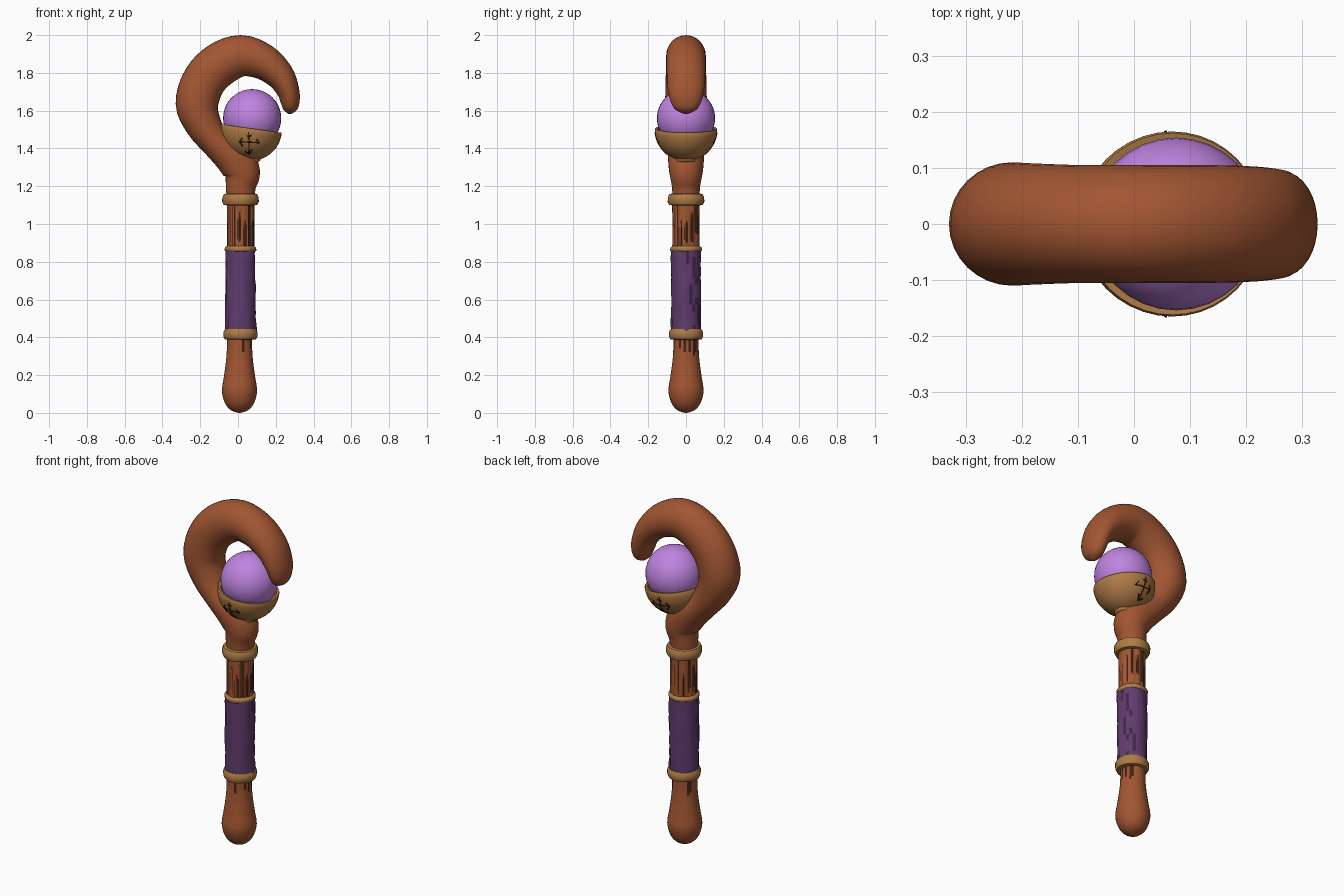
import bpy, bmesh, math, random
from mathutils import Vector, Matrix

random.seed(4)
if "Cube" in bpy.data.objects:
    bpy.data.objects.remove(bpy.data.objects["Cube"])


def material(name, r, g, b):
    m = bpy.data.materials.new(name)
    m.use_nodes = True
    m.diffuse_color = (r, g, b, 1)
    m.node_tree.nodes["Principled BSDF"].inputs["Base Color"].default_value = (r, g, b, 1)
    return m


WOOD = material("warm wood", .36, .093, .032)
DARK = material("dark groove", .055, .017, .007)
GOLD = material("aged gold", .43, .2, .06)
CLOTH = material("purple cloth", .118, .045, .155)
FOLD = material("cloth fold", .05, .02, .065)
ORB = material("violet orb", .52, .23, .74)
Y = Vector((0, 1, 0))


def finish(bm, name, mats, angle=50):
    bmesh.ops.recalc_face_normals(bm, faces=bm.faces)
    mesh = bpy.data.meshes.new(name)
    bm.to_mesh(mesh)
    bm.free()
    ob = bpy.data.objects.new(name, mesh)
    bpy.context.collection.objects.link(ob)
    for m in mats:
        mesh.materials.append(m)
    bpy.ops.object.select_all(action="DESELECT")
    ob.select_set(True)
    bpy.context.view_layer.objects.active = ob
    bpy.ops.object.shade_smooth_by_angle(angle=math.radians(angle))
    return ob


def skin(name, rings, mats, segs=32, shape=None, paint=None):
    """Join rings of (centre, side vector, depth) into a closed solid.
    shape(row, column) scales a point, paint(row, column) picks a colour."""
    bm = bmesh.new()
    loops = []
    for i, (c, side, depth) in enumerate(rings):
        loop = []
        for j in range(segs):
            a = math.tau * j / segs
            k = shape(i, j) if shape else 1
            loop.append(bm.verts.new(c + k * (side * math.cos(a) + Y * depth * math.sin(a))))
        loops.append(loop)
    for i in range(len(loops) - 1):
        for j in range(segs):
            n = (j + 1) % segs
            f = bm.faces.new((loops[i][j], loops[i][n], loops[i + 1][n], loops[i + 1][j]))
            f.material_index = paint(i, j) if paint else 0
    bm.faces.new(loops[0])
    bm.faces.new(loops[-1])
    return finish(bm, name, mats)


def turned(profile, x=.013, z=0, tilt=0):
    """Rings for a turned part from (radius, height) pairs."""
    turn = Matrix.Rotation(math.radians(tilt), 3, "Y")
    base = Vector((x, 0, z))
    return [(base + turn @ Vector((0, 0, h)), turn @ Vector((r, 0, 0)), r) for r, h in profile]


def smooth_path(points, steps):
    """Catmull-Rom interpolation of tuples."""
    pts = [Vector(p) for p in points]
    out = []
    for i in range(len(pts) - 1):
        a, b, c, d = pts[max(i - 1, 0)], pts[i], pts[i + 1], pts[min(i + 2, len(pts) - 1)]
        for s in range(steps):
            t = s / steps
            out.append(.5 * (2 * b + (c - a) * t + (2 * a - 5 * b + 4 * c - d) * t * t
                             + (3 * b - a - 3 * c + d) * t ** 3))
    return out + [pts[-1]]


# Crook: x, z, half width in plane, half depth
crook = smooth_path([
    (.013, 1.12, .072, .07), (.015, 1.2, .08, .075), (.022, 1.27, .095, .088),
    (-.015, 1.34, .1, .095), (-.11, 1.425, .082, .1), (-.18, 1.52, .095, .105),
    (-.217, 1.635, .113, .11), (-.178, 1.76, .116, .108), (-.09, 1.848, .117, .105),
    (.02, 1.89, .11, .105), (.135, 1.858, .095, .105), (.222, 1.785, .077, .102),
    (.265, 1.705, .06, .095), (.276, 1.645, .05, .08), (.275, 1.605, .036, .055),
    (.274, 1.583, .008, .012)], 4)
rings = []
for i, p in enumerate(crook):
    d = crook[min(i + 1, len(crook) - 1)] - crook[max(i - 1, 0)]
    side = Vector((d[1], 0, -d[0])).normalized()
    rings.append((Vector((p[0], 0, p[1])), side * p[2], p[3]))
skin("crook", rings, [WOOD])

# Rounded handle at the foot
handle = smooth_path([(.006, 0), (.045, .014), (.076, .05), (.093, .115), (.083, .19),
                      (.072, .27), (.067, .34), (.066, .42)], 4)
streaks = [j for j in range(32) if random.random() < .18]
skin("handle", turned(handle, .008), [WOOD, DARK],
     paint=lambda i, j: int(j in streaks and i > 21 + j % 3))

# Grooved shaft: narrow dark channels of uneven length between ridges
SEGS, ROWS = 60, 12
groove = {}
for j in range(0, SEGS, 4):
    start = random.choice([0, 0, 2, 4])
    stop = random.choice([7, 9, ROWS, ROWS])
    for k in range(random.choice([1, 1, 2])):
        groove[j + k] = (start + k, stop - k)


def in_groove(i, j):
    lo, hi = groove.get(j, (1, 0))
    return lo <= i < hi


skin("grooved_shaft", turned([(.072, .86 + .27 * i / ROWS) for i in range(ROWS + 1)]),
     [WOOD, DARK], SEGS,
     shape=lambda i, j: .9 if in_groove(i, j) else 1 + .02 * math.sin(j * 1.6),
     paint=lambda i, j: int(in_groove(i, j)))

# Cloth wrap with uneven folds
fold = [random.uniform(-.04, .04) for j in range(28)]
skin("cloth_wrap", turned([(.079, .43 + .43 * i / 12) for i in range(13)]), [CLOTH, FOLD], 28,
     shape=lambda i, j: 1 + fold[(j + i // 4) % 28] + random.uniform(-.025, .025)
     + (.06 if i < 2 and j < 4 else 0),
     paint=lambda i, j: int(fold[(j + i // 4) % 28] < -.03 and (i + j) % 5 < 3))

# Metal bands
for name, z, half, r in (("lower_band", .417, .03, .09), ("middle_band", .868, .017, .083),
                         ("upper_band", 1.13, .032, .096)):
    prof = [(r - .028, -half), (r - .008, -half * .9), (r, -half * .4), (r, half * .4),
            (r - .008, half * .9), (r - .028, half)]
    skin(name, turned(prof, z=z), [GOLD], 32,
         shape=lambda i, j: 1 + .015 * math.sin(j * .8 + i))

# Tilted cup with a hollow mouth, and its foot ring
R, TILT = .165, 8
CENTRE = Vector((.068, 0, 1.5))
cup = [(R * math.sin(a), -R * math.cos(a)) for a in
       [math.pi / 2 * (.04 + .96 * i / 12) for i in range(13)]]
cup += [(R - .003, .006), (R - .016, .004), (R - .03, -.04)]
skin("orb_cup", turned(cup, CENTRE.x, CENTRE.z, TILT), [GOLD], 40)
foot = [(.034, -.018), (.049, -.012), (.053, 0), (.047, .011), (.04, .03)]
skin("cup_foot", turned(foot, .068, 1.338, -12), [GOLD], 24)

# Orb
bm = bmesh.new()
bmesh.ops.create_uvsphere(bm, u_segments=32, v_segments=20, radius=.154,
                          matrix=Matrix.Translation((.075, 0, 1.56)))
finish(bm, "orb", [ORB])

# Carved cross ornament on the cup, front and back
strokes = [((.06, 1.37), (.056, 1.485)), ((.008, 1.436), (.112, 1.43)),
           ((.035, 1.385), (.06, 1.37)), ((.075, 1.395), (.06, 1.37)),
           ((.022, 1.455), (.008, 1.436)), ((.025, 1.41), (.008, 1.436)),
           ((.098, 1.45), (.112, 1.43)), ((.045, 1.465), (.072, 1.468))]
for name, face in (("front_carving", -1), ("back_carving", 1)):
    bm = bmesh.new()
    for p, q in strokes:
        p, q = Vector(p), Vector(q)
        across = Vector((p.y - q.y, q.x - p.x)).normalized() * .0028
        last = None
        for s in range(9):
            mid = p.lerp(q, s / 8)
            pair = []
            for e in (mid - across, mid + across):
                dx, dz = e.x - CENTRE.x, e.y - CENTRE.z
                y = math.sqrt((R + .0015) ** 2 - dx * dx - dz * dz)
                pair.append(bm.verts.new((e.x, face * y, e.y)))
            if last:
                quad = (last[0], last[1], pair[1], pair[0])
                f = bm.faces.new(quad)
                f.normal_update()
                if f.normal.y * face < 0:
                    f.normal_flip()
            last = pair
    ob = finish(bm, name, [DARK])
    solid = ob.modifiers.new("thickness", "SOLIDIFY")
    solid.thickness = .002
    solid.offset = 0
